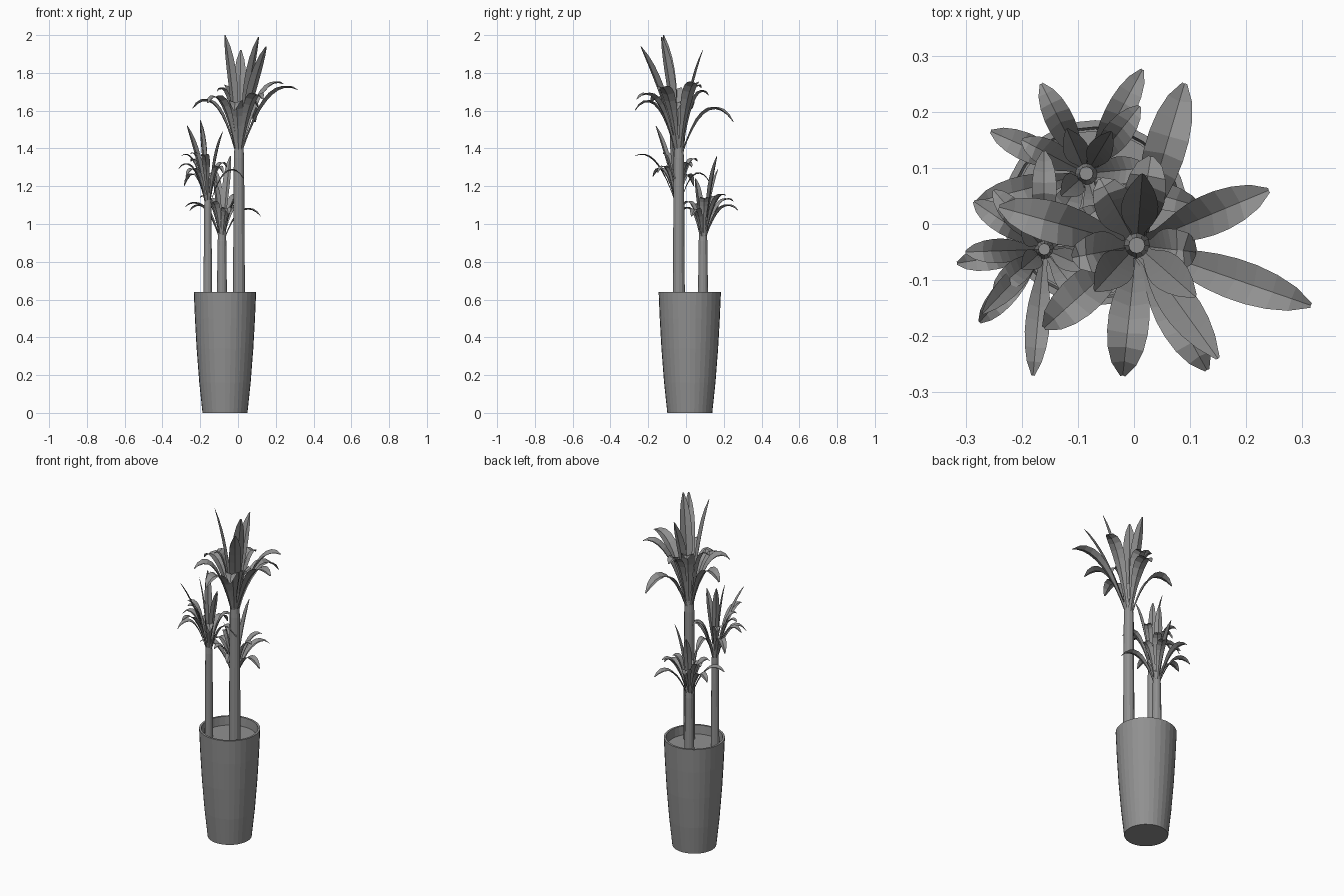
import bpy, bmesh, math
from mathutils import Vector

cube = bpy.data.objects.get("Cube")
if cube:
    bpy.data.objects.remove(cube, do_unlink=True)


def make_material(name, value):
    mat = bpy.data.materials.new(name)
    mat.use_nodes = True
    colour = (value, value, value, 1)
    mat.diffuse_color = colour
    mat.node_tree.nodes["Principled BSDF"].inputs["Base Color"].default_value = colour
    return mat


grey = make_material("plain grey", 0.28)


def finish(name, bm):
    mesh = bpy.data.meshes.new(name)
    bm.to_mesh(mesh)
    bm.free()
    mesh.materials.append(grey)
    obj = bpy.data.objects.new(name, mesh)
    bpy.context.collection.objects.link(obj)
    return obj


def lathe(name, centre, profile, sides):
    """Revolve (radius, height) pairs and cap both ends."""
    bm = bmesh.new()
    rings = []
    for radius, z in profile:
        ring = []
        for i in range(sides):
            a = math.tau * i / sides
            ring.append(bm.verts.new((centre[0] + radius * math.cos(a),
                                      centre[1] + radius * math.sin(a), z)))
        rings.append(ring)
    for low, high in zip(rings, rings[1:]):
        for i in range(sides):
            j = (i + 1) % sides
            bm.faces.new((low[i], low[j], high[j], high[i]))
    bm.faces.new(rings[0][::-1])
    bm.faces.new(rings[-1])
    return finish(name, bm)


def add_leaf(bm, base, control, tip, width, segments=9):
    """Creased blade along a quadratic curve."""
    heading = Vector((tip.x - base.x, tip.y - base.y, 0)).normalized()
    side = Vector((-heading.y, heading.x, 0))
    rows = []
    for i in range(segments + 1):
        t = i / segments
        point = base * (1 - t) ** 2 + control * 2 * t * (1 - t) + tip * t * t
        tangent = (control - base) * (1 - t) + (tip - control) * t
        normal = tangent.cross(side).normalized()
        # narrow stalk, widest past the middle, blunt end
        swell = math.sin(math.pi * t ** 1.4) ** 0.65 if 0 < t < 1 else 0
        half = width / 2 * max(swell, 0.4 * (1 - t), 0.12)
        lift = normal * half * 0.35
        rows.append([bm.verts.new(point + side * half + lift),
                     bm.verts.new(point),
                     bm.verts.new(point - side * half + lift)])
    for a, b in zip(rows, rows[1:]):
        for k in range(2):
            bm.faces.new((a[k], a[k + 1], b[k + 1], b[k]))


def add_plant(name, centre, radius, base_z, crown_z, width, tips):
    """Trunk plus a rosette of arching and upright leaves."""
    spread = crown_z - base_z
    lathe(name + "_trunk", centre,
          [(radius, 0.58), (radius * 0.85, base_z), (radius * 0.45, base_z + spread * 0.45)], 12)
    bm = bmesh.new()
    for x, y, z in tips:
        tip = Vector((x, y, z))
        out = Vector((x - centre[0], y - centre[1], 0))
        upright = z > crown_z
        start_z = base_z + spread * (0.15 if upright else 0.1 * (z - base_z) / spread)
        base = Vector((*centre, start_z)) + out.normalized() * radius * 0.6
        control = Vector((*centre, 0)) + out * (0.42 if upright else 0.5)
        control.z = (start_z + z) / 2 + 0.03 if upright else crown_z - (crown_z - z) * 0.3
        add_leaf(bm, base, control, tip, width * (0.9 if upright else 1))
    finish(name + "_leaves", bm)


# Planter with a thin rim and recessed soil
pot_centre = (-0.069, 0.02)
lathe("planter", pot_centre,
      [(0.119, 0), (0.136, 0.16), (0.15, 0.34), (0.159, 0.5), (0.165, 0.64),
       (0.153, 0.64), (0.149, 0.58)], 32)
lathe("soil", pot_centre, [(0.146, 0.57), (0.146, 0.59)], 32)

# Three plants of different heights
add_plant("tall_plant", (0.005, -0.038), 0.032, 1.35, 1.82, 0.074, [
    (0.09, 0.25, 1.54), (0.24, 0.06, 1.74), (0.315, -0.145, 1.71),
    (0.13, -0.26, 1.66), (0.15, -0.24, 1.94), (-0.02, -0.27, 1.6),
    (-0.16, -0.185, 1.64), (-0.24, 0.03, 1.61), (0.015, 0.09, 1.92),
    (0.11, -0.13, 1.99), (-0.07, -0.12, 2), (-0.06, 0.08, 1.72),
    (-0.11, -0.06, 1.7), (0.03, 0.12, 1.68), (0.11, -0.05, 1.6)])
add_plant("middle_plant", (-0.16, -0.045), 0.023, 1.09, 1.43, 0.044, [
    (-0.315, -0.07, 1.29), (-0.3, -0.05, 1.36), (-0.275, -0.175, 1.25),
    (-0.18, -0.27, 1.36), (-0.285, 0.04, 1.2), (-0.16, 0.13, 1.21),
    (0.03, -0.06, 1.24), (-0.27, -0.16, 1.52), (-0.2, 0, 1.55),
    (-0.2, -0.08, 1.54), (-0.08, -0.08, 1.49), (-0.06, 0.03, 1.3),
    (-0.08, -0.15, 1.27), (-0.25, 0.06, 1.33), (-0.25, -0.12, 1.37)])
add_plant("short_plant", (-0.085, 0.09), 0.027, 0.91, 1.2, 0.05, [
    (0.015, 0.275, 1.07), (-0.165, 0.25, 1.12), (-0.255, 0.165, 1.07),
    (-0.28, 0.04, 1.09), (0.12, 0.03, 1.04), (-0.04, 0.165, 1.36),
    (-0.12, 0.17, 1.29), (0.01, 0.21, 1.15), (-0.05, -0.03, 1.05),
    (-0.13, 0.05, 1.24), (0.02, 0.1, 1.13), (-0.2, 0.15, 1.14),
    (-0.15, -0.01, 1.1)])
